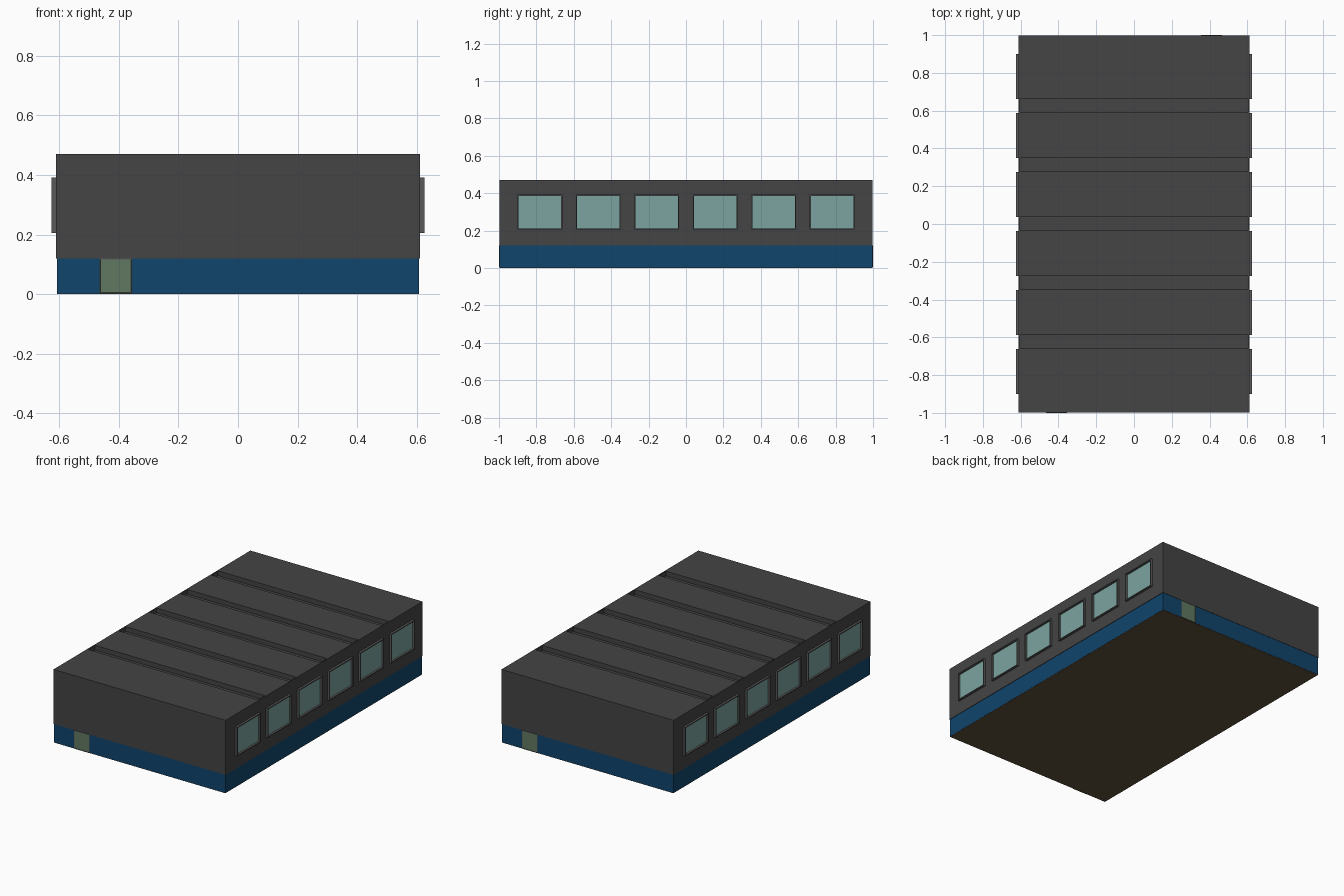
import bpy, bmesh
from mathutils import Vector

if "Cube" in bpy.data.objects:
    bpy.data.objects.remove(bpy.data.objects["Cube"])


def material(name, rgb):
    m = bpy.data.materials.new(name)
    m.diffuse_color = (*rgb, 1)
    m.use_nodes = True
    m.node_tree.nodes["Principled BSDF"].inputs["Base Color"].default_value = m.diffuse_color
    return m


DARK = material("dark_cladding", (0.058, 0.058, 0.058))
BLUE = material("blue_base", (0.005, 0.058, 0.15))
GLASS = material("glass", (0.2, 0.37, 0.35))
FRAME = material("frame_grey", (0.1, 0.1, 0.1))
DOOR = material("door_green", (0.12, 0.19, 0.12))
BROWN = material("floor_brown", (0.12, 0.085, 0.045))


def add_box(bm, lo, hi):
    lo, hi = Vector(lo), Vector(hi)
    verts = bmesh.ops.create_cube(bm, size=1)["verts"]
    for v in verts:
        v.co = Vector(((lo[i] + hi[i]) / 2 + v.co[i] * (hi[i] - lo[i]) for i in range(3)))


def finish(name, bm, *mats):
    me = bpy.data.meshes.new(name)
    bm.normal_update()
    bm.to_mesh(me)
    bm.free()
    for m in mats:
        me.materials.append(m)
    ob = bpy.data.objects.new(name, me)
    bpy.context.collection.objects.link(ob)
    return ob


def box(name, lo, hi, mat):
    bm = bmesh.new()
    add_box(bm, lo, hi)
    return finish(name, bm, mat)


def framed_panel(name, lo, hi, outward, border, recess, frame_mat, panel_mat):
    """Box whose outward face is a raised frame around a recessed panel."""
    bm = bmesh.new()
    add_box(bm, lo, hi)
    bm.normal_update()
    face = max(bm.faces, key=lambda f: f.normal.dot(Vector(outward)))
    bmesh.ops.inset_individual(bm, faces=[face], thickness=border)
    bmesh.ops.inset_individual(bm, faces=[face], thickness=0.0005, depth=-recess)
    face.material_index = 1
    return finish(name, bm, frame_mat, panel_mat)


PITCH = 0.3125

# floor slab and blue lower storey
box("floor_slab", (-0.607, -0.995, 0), (0.607, 0.995, 0.004), BROWN)
box("lower_wall", (-0.608, -0.996, 0.003), (0.608, 0.996, 0.122), BLUE)

# upper storey with roof channels cut between the bays
upper = box("upper_storey", (-0.611, -0.998, 0.12), (0.611, 0.998, 0.47), DARK)
bm = bmesh.new()
for i in range(-2, 3):
    y = i * PITCH + 0.002
    add_box(bm, (-0.604, y - 0.035, 0.44), (0.604, y + 0.035, 0.5))
cutter = finish("roof_channel_cutter", bm, DARK)
cutter.hide_render = True
cutter.hide_viewport = True
mod = upper.modifiers.new("roof_channels", "BOOLEAN")
mod.operation = "DIFFERENCE"
mod.solver = "EXACT"
mod.object = cutter

# six windows along each long side
for side, label in ((1, "right"), (-1, "left")):
    xs = sorted((side * 0.59, side * 0.625))
    for i in range(6):
        y = (i - 2.5) * PITCH
        framed_panel(f"window_{label}_{i + 1}", (xs[0], y - 0.12, 0.205),
                     (xs[1], y + 0.12, 0.392), (side, 0, 0), 0.009, 0.012, FRAME, GLASS)

# one door at each end, turned half a circle from each other
for side, label in ((-1, "front"), (1, "back")):
    x = side * 0.41
    ys = sorted((side * 0.98, side * 1.0))
    framed_panel(f"door_{label}", (x - 0.055, ys[0], 0.002), (x + 0.055, ys[1], 0.12),
                 (0, side, 0), 0.004, 0.002, FRAME, DOOR)
